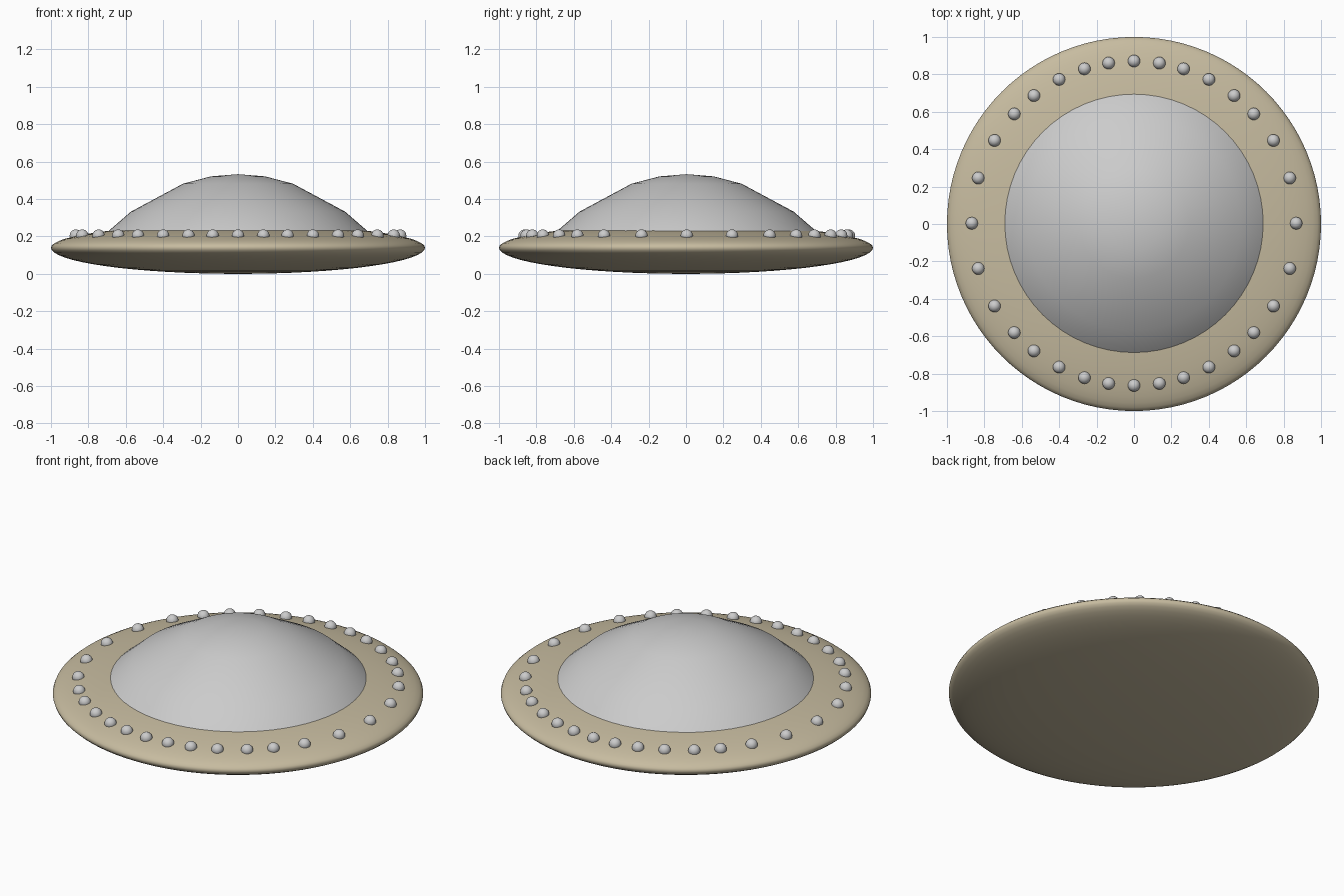
import bpy, bmesh
from math import sin, cos, pi, radians, sqrt

if "Cube" in bpy.data.objects:
    bpy.data.objects.remove(bpy.data.objects["Cube"])


def lathe(name, profile, segments, y=0.0):
    """Spin an (r, z) profile around the z axis."""
    bm = bmesh.new()
    verts = [bm.verts.new((r, 0, z)) for r, z in profile]
    edges = [bm.edges.new(pair) for pair in zip(verts, verts[1:])]
    bmesh.ops.spin(bm, geom=verts + edges, cent=(0, 0, 0), axis=(0, 0, 1),
                   angle=2 * pi, steps=segments)
    bmesh.ops.remove_doubles(bm, verts=bm.verts, dist=1e-5)
    bmesh.ops.recalc_face_normals(bm, faces=bm.faces)
    for f in bm.faces:
        f.smooth = True
    mesh = bpy.data.meshes.new(name)
    bm.to_mesh(mesh)
    bm.free()
    obj = bpy.data.objects.new(name, mesh)
    obj.location.y = y
    bpy.context.collection.objects.link(obj)
    return obj


tan = bpy.data.materials.new("tan")
tan.diffuse_color = (0.57, 0.50, 0.35, 1)
tan.use_nodes = True
tan.node_tree.nodes["Principled BSDF"].inputs["Base Color"].default_value = tan.diffuse_color

# Flattened saucer hull, slightly deeper below the rim than above
RIM, LOWER, UPPER = 0.14, 0.14, 0.125
N = 32
angles = [-pi / 2 + pi * i / N for i in range(N + 1)]
hull = lathe("saucer_hull",
             [(abs(cos(a)) if 0 < i < N else 0,
               RIM + sin(a) * (LOWER if a < 0 else UPPER))
              for i, a in enumerate(angles)], 96)
hull.data.materials.append(tan)

# Bell-shaped dome, sunk a little into the hull
lathe("dome", [(0.715, 0.205), (0.69, 0.231), (0.572, 0.333), (0.294, 0.482),
               (0.145, 0.521), (0, 0.533)], 64, 0.003)

# Ring of studs, one quadrant of angles mirrored to all four
RING, STUD = 0.867, 0.033
quadrant = [0, 16.2, 30.7, 42.4, 51.9, 62.5, 72.2, 81, 90]
ring = sorted({a % 360 for q in quadrant for a in (q, 180 - q, 180 + q, -q)})
stud_z = RIM + UPPER * sqrt(1 - RING ** 2) + 0.002
bm = bmesh.new()
bmesh.ops.create_uvsphere(bm, u_segments=20, v_segments=12, radius=STUD)
for f in bm.faces:
    f.smooth = True
stud_mesh = bpy.data.meshes.new("stud")
bm.to_mesh(stud_mesh)
bm.free()
for i, deg in enumerate(ring):
    stud = bpy.data.objects.new(f"stud_{i + 1}", stud_mesh)
    a = radians(deg)
    stud.location = (RING * cos(a), RING * sin(a) + 0.004, stud_z)
    bpy.context.collection.objects.link(stud)
